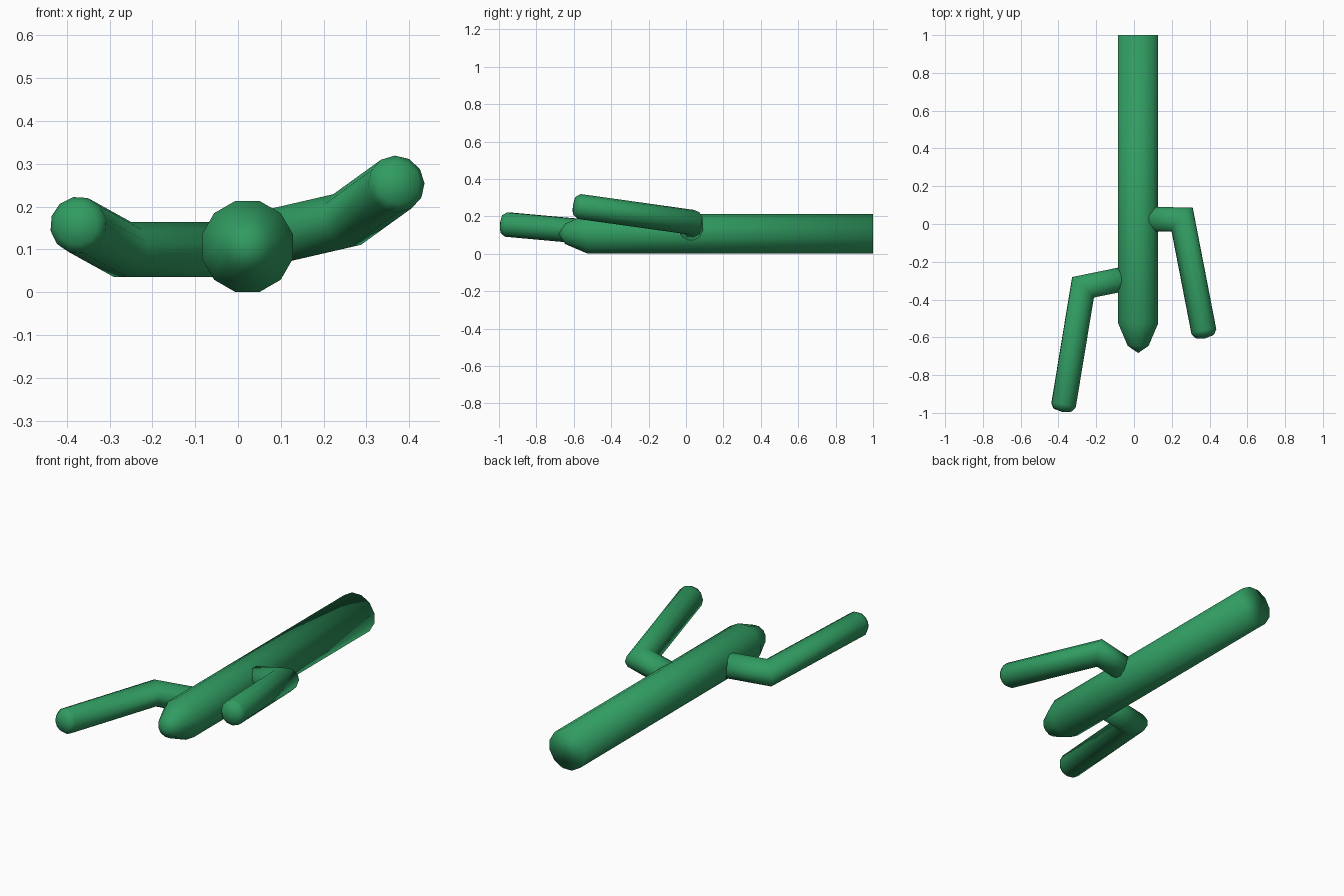
import bpy, bmesh, math
from mathutils import Vector

if "Cube" in bpy.data.objects:
    bpy.data.objects.remove(bpy.data.objects["Cube"])

green = bpy.data.materials.new("cactus green")
green.diffuse_color = (0.03, 0.33, 0.12, 1)
green.use_nodes = True
green.node_tree.nodes["Principled BSDF"].inputs["Base Color"].default_value = green.diffuse_color
SIDES = 12


def tube(name, path, radius, tip):
    """Mitred 12-sided tube along path; tip = (distance past end, radius scale) rings."""
    pts = [Vector(p) for p in path]
    dirs = [(b - a).normalized() for a, b in zip(pts, pts[1:])]
    d = dirs[0]
    u = d.cross(Vector((0, 0, 1))).normalized()
    v = u.cross(d)
    angles = [2 * math.pi * (i + 0.5) / SIDES for i in range(SIDES)]
    ring = [pts[0] + radius * (u * math.cos(a) + v * math.sin(a)) for a in angles]
    rings = [ring]
    # slide the ring along each stretch until it meets the next joint plane
    for i, d in enumerate(dirs):
        n = d if i == len(dirs) - 1 else (d + dirs[i + 1]).normalized()
        ring = [p + d * ((pts[i + 1] - p).dot(n) / d.dot(n)) for p in ring]
        rings.append(ring)
    # rounded tip
    for dist, scale in tip[:-1]:
        rings.append([pts[-1] + (p - pts[-1]) * scale + d * dist for p in ring])
    bm = bmesh.new()
    vr = [[bm.verts.new(p) for p in r] for r in rings]
    apex = bm.verts.new(pts[-1] + d * tip[-1][0])
    for a, b in zip(vr, vr[1:]):
        for i in range(SIDES):
            j = (i + 1) % SIDES
            bm.faces.new((a[i], a[j], b[j], b[i]))
    for i in range(SIDES):
        bm.faces.new((vr[-1][i], vr[-1][(i + 1) % SIDES], apex))
    bm.faces.new(vr[0][::-1])
    bmesh.ops.recalc_face_normals(bm, faces=bm.faces[:])
    for f in bm.faces:
        f.smooth = True
    me = bpy.data.meshes.new(name)
    bm.to_mesh(me)
    bm.free()
    me.materials.append(green)
    ob = bpy.data.objects.new(name, me)
    bpy.context.collection.objects.link(ob)


# trunk lying along y, flat base at the back, pointed crown at the front
tube("trunk", [(0.022, 1, 0.107), (0.022, -0.525, 0.107)], 0.11,
     [(0.12, 0.52), (0.158, 0)])

# bent arms
arm_tip = [(0.025, 0.75), (0.036, 0)]
tube("left_arm", [(0.0, -0.28, 0.10), (-0.27, -0.335, 0.10), (-0.373, -0.96, 0.157)],
     0.067, arm_tip)
tube("right_arm", [(0.06, 0.027, 0.125), (0.255, 0.023, 0.17), (0.37, -0.57, 0.253)],
     0.067, arm_tip)
